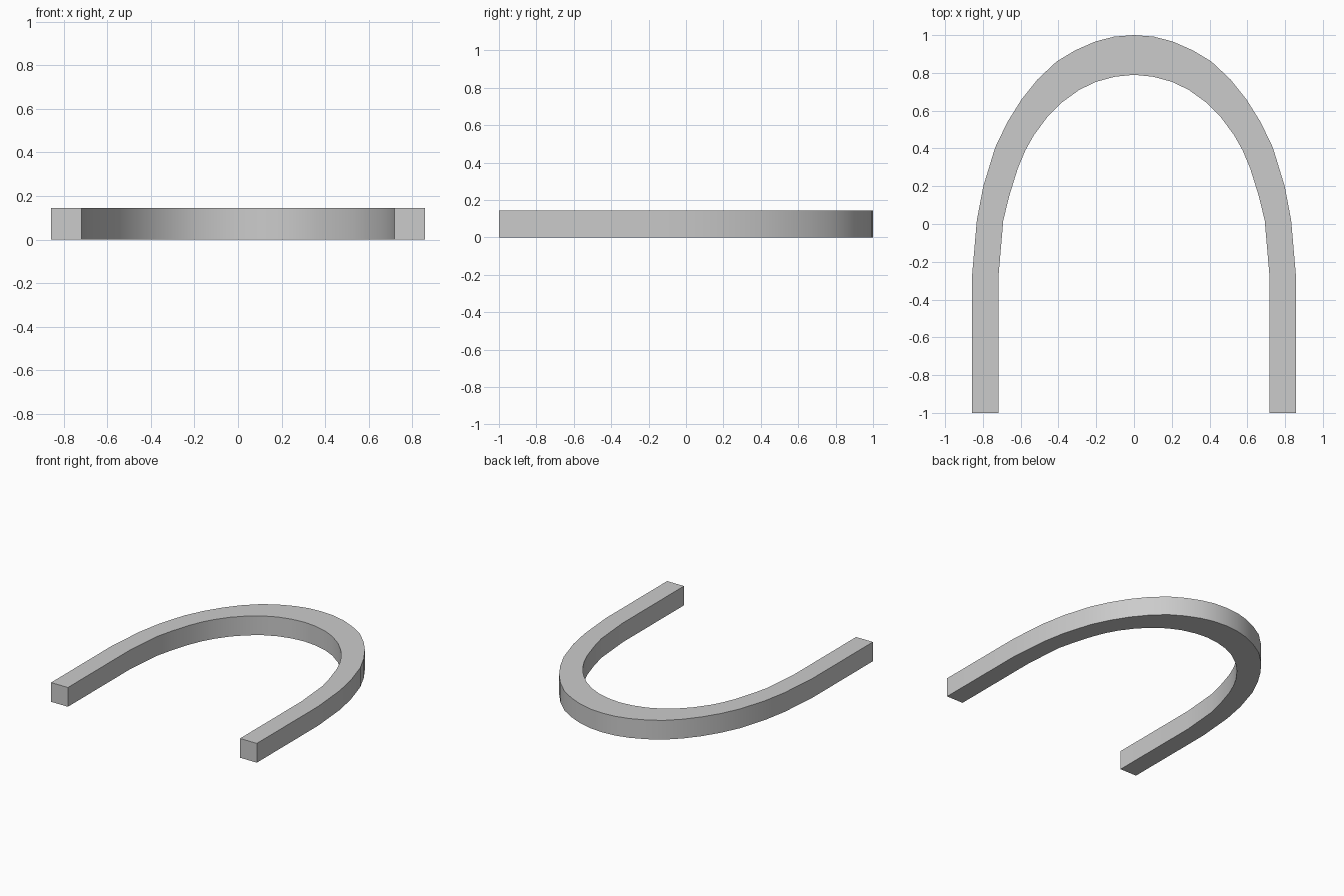
import bpy, bmesh

if "Cube" in bpy.data.objects:
    bpy.data.objects.remove(bpy.data.objects["Cube"])

HEIGHT = 0.145

# Right half of the arch outline, from the crown down to the foot
outer = [(0, 1), (0.105, 0.992), (0.205, 0.966), (0.31, 0.92), (0.41, 0.86),
         (0.51, 0.766), (0.595, 0.66), (0.67, 0.54), (0.735, 0.405),
         (0.798, 0.2), (0.832, 0.02), (0.857, -0.27), (0.857, -1)]
inner = [(0, 0.79), (0.1, 0.78), (0.2, 0.753), (0.29, 0.71), (0.38, 0.645),
         (0.46, 0.565), (0.53, 0.47), (0.575, 0.39), (0.615, 0.295),
         (0.66, 0.15), (0.692, 0.02), (0.717, -0.27), (0.717, -1)]


def full(half):
    """Mirror a half outline across x = 0, left foot to right foot."""
    return [(-x, y) for x, y in reversed(half[1:])] + half


# Flat ribbon between both outlines, extruded upwards
bm = bmesh.new()
rows = [[bm.verts.new((x, y, 0)) for x, y in full(h)] for h in (outer, inner)]
a, b = rows
for i in range(len(a) - 1):
    bm.faces.new((a[i], a[i + 1], b[i + 1], b[i]))
ext = bmesh.ops.extrude_face_region(bm, geom=bm.faces[:], use_keep_orig=True)
for v in ext["geom"]:
    if isinstance(v, bmesh.types.BMVert):
        v.co.z = HEIGHT
bmesh.ops.recalc_face_normals(bm, faces=bm.faces[:])

mesh = bpy.data.meshes.new("horseshoe_arch")
bm.to_mesh(mesh)
bm.free()
arch = bpy.data.objects.new("horseshoe_arch", mesh)
bpy.context.collection.objects.link(arch)

# Smooth along the curve, sharp at the corners
bpy.context.view_layer.objects.active = arch
arch.select_set(True)
bpy.ops.object.shade_smooth_by_angle()
